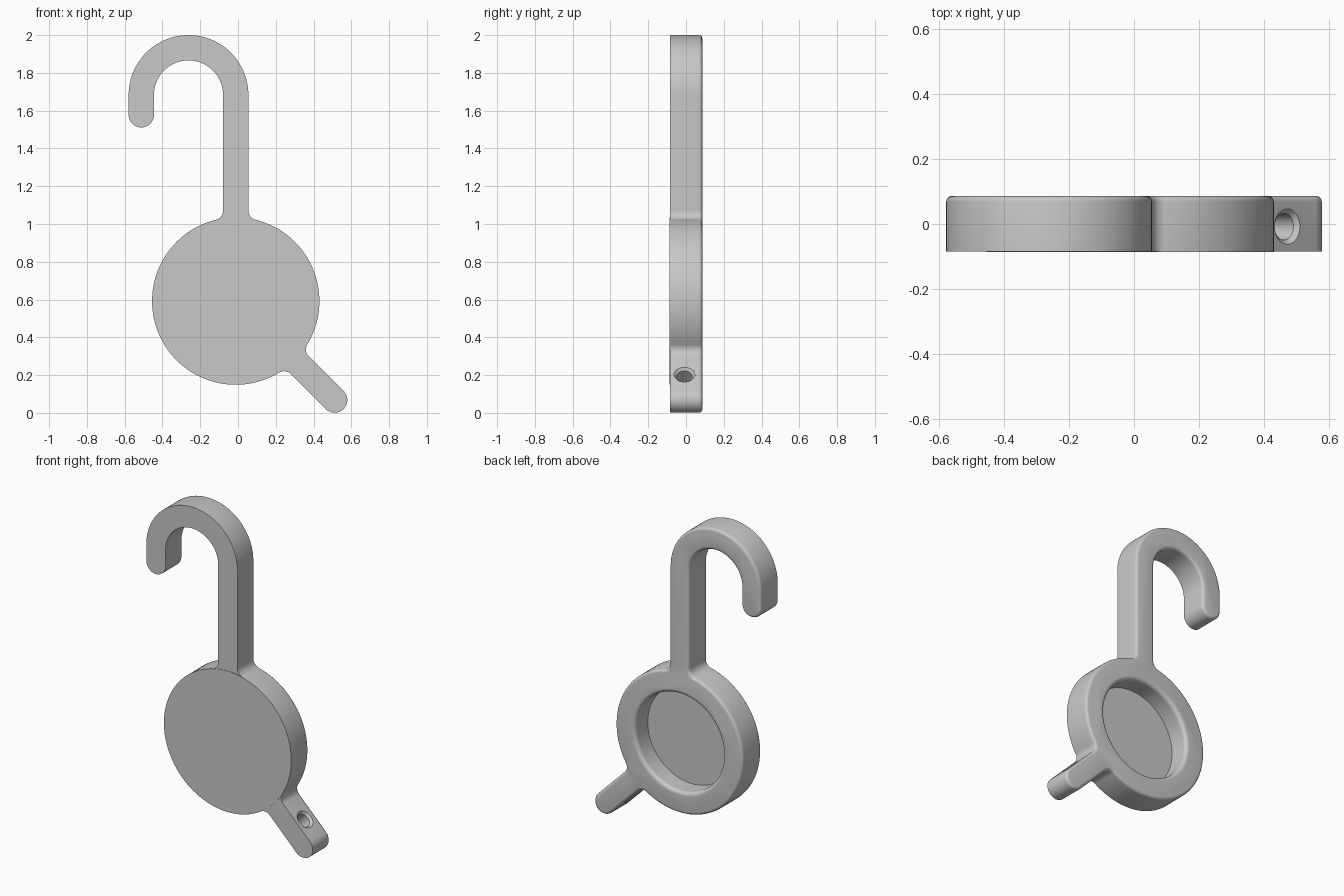
import bpy, bmesh, math
from mathutils import Matrix, Vector

if "Cube" in bpy.data.objects:
    bpy.data.objects.remove(bpy.data.objects["Cube"], do_unlink=True)

GREY = (0.58, 0.58, 0.58, 1)
mat = bpy.data.materials.new("plain grey")
mat.use_nodes = True
mat.diffuse_color = GREY
mat.node_tree.nodes["Principled BSDF"].inputs["Base Color"].default_value = GREY

CX, CZ, R = -0.012, 0.592, 0.443     # round body
HALF, FILLET = 0.067, 0.05           # half width of arms, joint fillet
FRONT, BACK = -0.084, 0.0865
HOOK_X, HOOK_Z, BEND = CX - 0.25, 1.683, 0.25
TIP = 0.741                          # body centre to lever tip centre
BETA = math.degrees(math.asin((HALF + FILLET) / (R + FILLET)))


def polar(x, z, r, deg):
    a = math.radians(deg)
    return (x + r * math.cos(a), z + r * math.sin(a))


def arc(x, z, r, a0, a1):
    n = max(6, int(abs(a1 - a0) / 3))
    return [polar(x, z, r, a0 + (a1 - a0) * i / n) for i in range(n + 1)]


def arm(axis, end):
    """Arm leaving the body along axis, with a fillet on each side."""
    a = polar(CX, CZ, R + FILLET, axis - BETA)
    b = polar(CX, CZ, R + FILLET, axis + BETA)
    return (arc(*a, FILLET, axis - BETA + 180, axis + 90) + end
            + arc(*b, FILLET, axis - 90, axis + BETA - 180))


def finish(bm, name):
    bmesh.ops.recalc_face_normals(bm, faces=bm.faces)
    mesh = bpy.data.meshes.new(name)
    bm.to_mesh(mesh)
    bm.free()
    mesh.materials.append(mat)
    obj = bpy.data.objects.new(name, mesh)
    bpy.context.collection.objects.link(obj)
    return obj


def lathe(name, profile, origin, axis, steps=96):
    """Solid of revolution from (radius, height) points along an axis."""
    bm = bmesh.new()
    turn = Vector((0, 0, 1)).rotation_difference(Vector(axis)).to_matrix().to_4x4()
    place = Matrix.Translation(origin) @ turn
    rings = []
    for r, h in profile:
        rings.append([bm.verts.new(place @ Vector((*polar(0, 0, r, 360 * i / steps), h)))
                      for i in range(steps)])
    for low, high in zip(rings, rings[1:]):
        for i in range(steps):
            j = (i + 1) % steps
            bm.faces.new((low[i], low[j], high[j], high[i]))
    bm.faces.new(rings[0])
    bm.faces.new(rings[-1])
    return finish(bm, name)


def cut(target, cutter):
    mod = target.modifiers.new("cut", 'BOOLEAN')
    mod.operation, mod.solver, mod.object = 'DIFFERENCE', 'EXACT', cutter
    bpy.context.view_layer.objects.active = target
    bpy.ops.object.modifier_apply(modifier=mod.name)
    bpy.data.objects.remove(cutter, do_unlink=True)


def smooth(obj):
    bpy.ops.object.select_all(action='DESELECT')
    obj.select_set(True)
    bpy.context.view_layer.objects.active = obj
    bpy.ops.object.shade_smooth_by_angle(angle=math.radians(35))


# Outline: lever, right of body, hook, left of body
lever_end = arc(*polar(CX, CZ, TIP, -45), HALF, -135, 45)
hook_end = (arc(HOOK_X, HOOK_Z, BEND + HALF, 0, 180)
            + arc(HOOK_X - BEND, 1.578, HALF, 180, 360)
            + arc(HOOK_X, HOOK_Z, BEND - HALF, 180, 0))
outline = (arm(-45, lever_end) + arc(CX, CZ, R, -45 + BETA, 90 - BETA)
           + arm(90, hook_end) + arc(CX, CZ, R, 90 + BETA, 315 - BETA))

# Body, hook and lever as one plate with rounded back edges
bm = bmesh.new()
bm.faces.new([bm.verts.new((x, FRONT, z)) for x, z in outline])
bmesh.ops.remove_doubles(bm, verts=bm.verts, dist=0.0005)
grown = bmesh.ops.extrude_face_region(bm, geom=list(bm.faces), use_keep_orig=True)
new_verts = [g for g in grown["geom"] if isinstance(g, bmesh.types.BMVert)]
bmesh.ops.translate(bm, verts=new_verts, vec=(0, BACK - FRONT, 0))
bmesh.ops.recalc_face_normals(bm, faces=bm.faces)
rim = [e for e in bm.edges if all(v.co.y > 0 for v in e.verts)]
bmesh.ops.bevel(bm, geom=rim, offset=0.018, segments=4, profile=0.5, affect='EDGES')
hanger = finish(bm, "hook_body_and_lever")

# Round recess in the back with a rounded lip
LIP, BORE = 0.024, 0.305
lip = [(BORE + LIP - x, BACK - LIP + z) for x, z in arc(0, 0, LIP, 0, 90)]
recess = [(BORE, -0.038)] + lip + [(BORE + LIP, BACK + 0.05)]
cut(hanger, lathe("recess_cutter", recess, (CX, 0, CZ), (0, 1, 0)))

# Countersunk cross hole through the lever
hole_x, hole_z = polar(CX, CZ, 0.618, -45)
wide, narrow, edge, neck = 0.055, 0.041, HALF, HALF - 0.014
bore = [(wide, -edge - 0.02), (wide, -edge), (narrow, -neck),
        (narrow, neck), (wide, edge), (wide, edge + 0.02)]
cut(hanger, lathe("hole_cutter", bore, (hole_x, -0.008, hole_z), (1, 0, 1), 48))
smooth(hanger)

# Slightly raised round front face
front_face = lathe("front_face", [(R, -0.0865), (R, FRONT + 0.002)], (CX, 0, CZ), (0, 1, 0), 120)
smooth(front_face)
